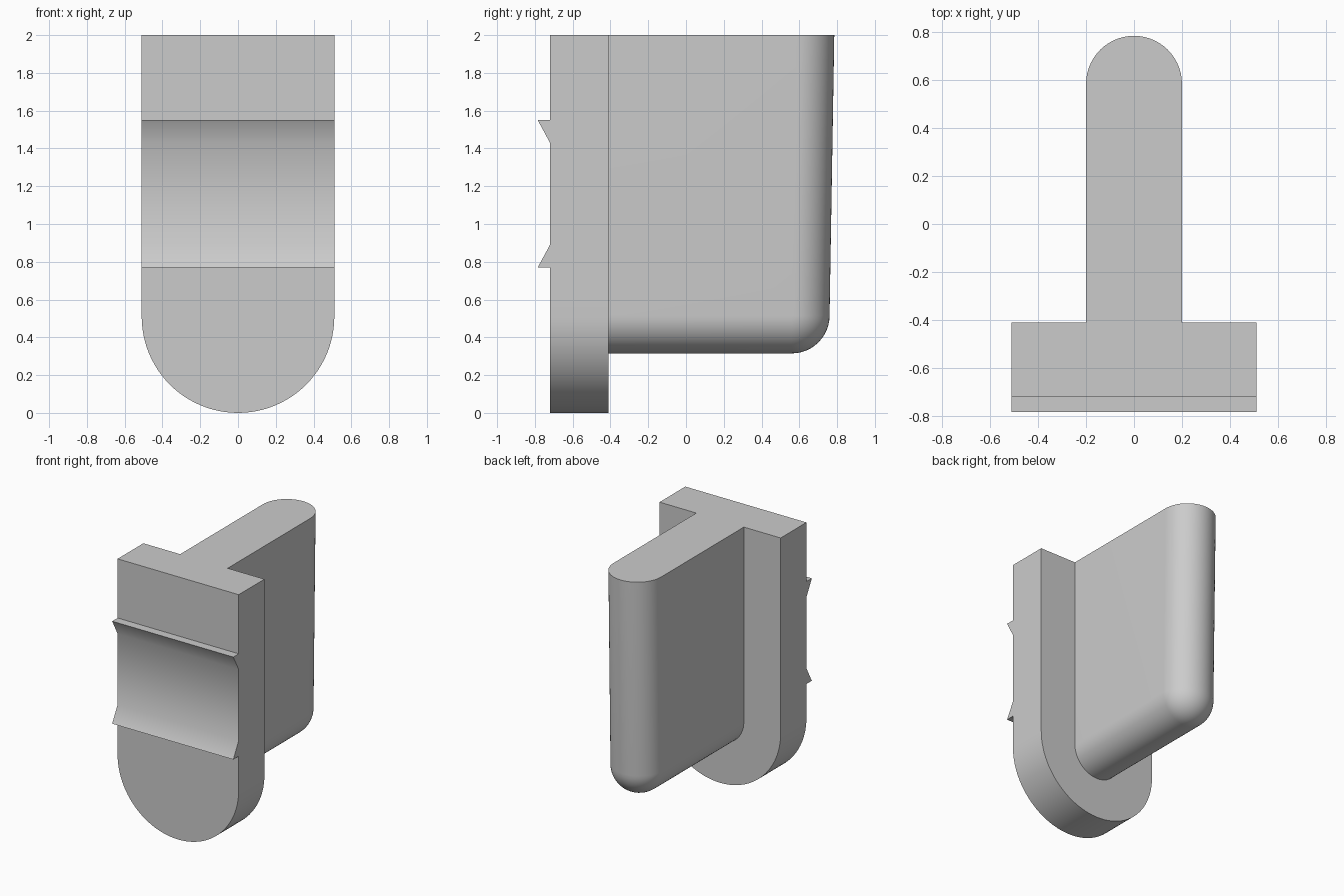
import bpy, bmesh
from math import sin, cos, pi, radians

cube = bpy.data.objects.get("Cube")
if cube:
    bpy.data.objects.remove(cube, do_unlink=True)

# Single grey material
grey = bpy.data.materials.new("plain grey")
grey.use_nodes = True
colour = (0.6, 0.6, 0.6, 1)
grey.diffuse_color = colour
grey.node_tree.nodes["Principled BSDF"].inputs["Base Color"].default_value = colour

TOP = 2.0
JOIN_Y = -0.41      # back of the plate, start of the fin


def finish(bm, name):
    bmesh.ops.remove_doubles(bm, verts=bm.verts, dist=0.0005)
    bmesh.ops.recalc_face_normals(bm, faces=bm.faces)
    mesh = bpy.data.meshes.new(name)
    bm.to_mesh(mesh)
    bm.free()
    mesh.materials.append(grey)
    obj = bpy.data.objects.new(name, mesh)
    bpy.context.collection.objects.link(obj)
    bpy.ops.object.select_all(action='DESELECT')
    obj.select_set(True)
    bpy.context.view_layer.objects.active = obj
    bpy.ops.object.shade_smooth_by_angle(angle=radians(32))
    return obj


# Front plate: round-bottomed slab
HALF, FRONT, TIP = 0.51, -0.72, -0.785
bm = bmesh.new()
outline = [(HALF, TOP), (-HALF, TOP)]
outline += [(-HALF * cos(pi * i / 48), HALF - HALF * sin(pi * i / 48)) for i in range(49)]
face = bm.faces.new([bm.verts.new((x, FRONT, z)) for x, z in outline])
ext = bmesh.ops.extrude_face_region(bm, geom=[face], use_keep_orig=True)
for v in ext["geom"]:
    if isinstance(v, bmesh.types.BMVert):
        v.co.y = JOIN_Y

# Two wedge ridges across the plate front: (outer edge, inner edge)
ridges = [(0.77, 0.89), (1.55, 1.43)]
for z in [z for r in ridges for z in r]:
    bmesh.ops.bisect_plane(bm, geom=bm.verts[:] + bm.edges[:] + bm.faces[:],
                           plane_co=(0, 0, z), plane_no=(0, 0, 1))
for outer, inner in ridges:
    mid = (outer + inner) / 2
    covered = [f for f in bm.faces
               if all(abs(v.co.y - FRONT) < 0.001 for v in f.verts)
               and abs(f.calc_center_median().z - mid) < 0.01]
    bmesh.ops.delete(bm, geom=covered, context='FACES')
    a, b, c = [[bm.verts.new((s * HALF, y, z)) for s in (-1, 1)]
               for y, z in ((FRONT, outer), (TIP, outer), (FRONT, inner))]
    bm.faces.new((a[0], a[1], b[1], b[0]))
    bm.faces.new((b[0], b[1], c[1], c[0]))
    for i in (0, 1):
        bm.faces.new((a[i], b[i], c[i]))
finish(bm, "front_plate")

# Rear fin: slab with a full-round bottom and back edge, leaning slightly outward
R, LOW_Z = 0.20, 0.515
LOW_Y, HIGH_Y = 0.56, 0.585
ARC, ROUND = 12, 28
bm = bmesh.new()
rows = []
for i in range(ROUND + 1):
    t = pi * i / ROUND
    x, d = -R * cos(t), R * sin(t)
    path = [(JOIN_Y, LOW_Z - d)]
    path += [(LOW_Y + d * sin(a), LOW_Z - d * cos(a))
             for a in [pi / 2 * k / ARC for k in range(ARC + 1)]]
    path.append((HIGH_Y + d, TOP))
    rows.append([bm.verts.new((x, y, z)) for y, z in path])
for r, s in zip(rows, rows[1:]):
    for k in range(len(r) - 1):
        bm.faces.new((r[k], r[k + 1], s[k + 1], s[k]))
left, right = [bm.verts.new((x, JOIN_Y, TOP)) for x in (-R, R)]
bm.faces.new([left] + rows[0])
bm.faces.new([right] + rows[-1])
bm.faces.new([left] + [r[-1] for r in rows] + [right])
bm.faces.new([left] + [r[0] for r in rows] + [right])
finish(bm, "rear_fin")
